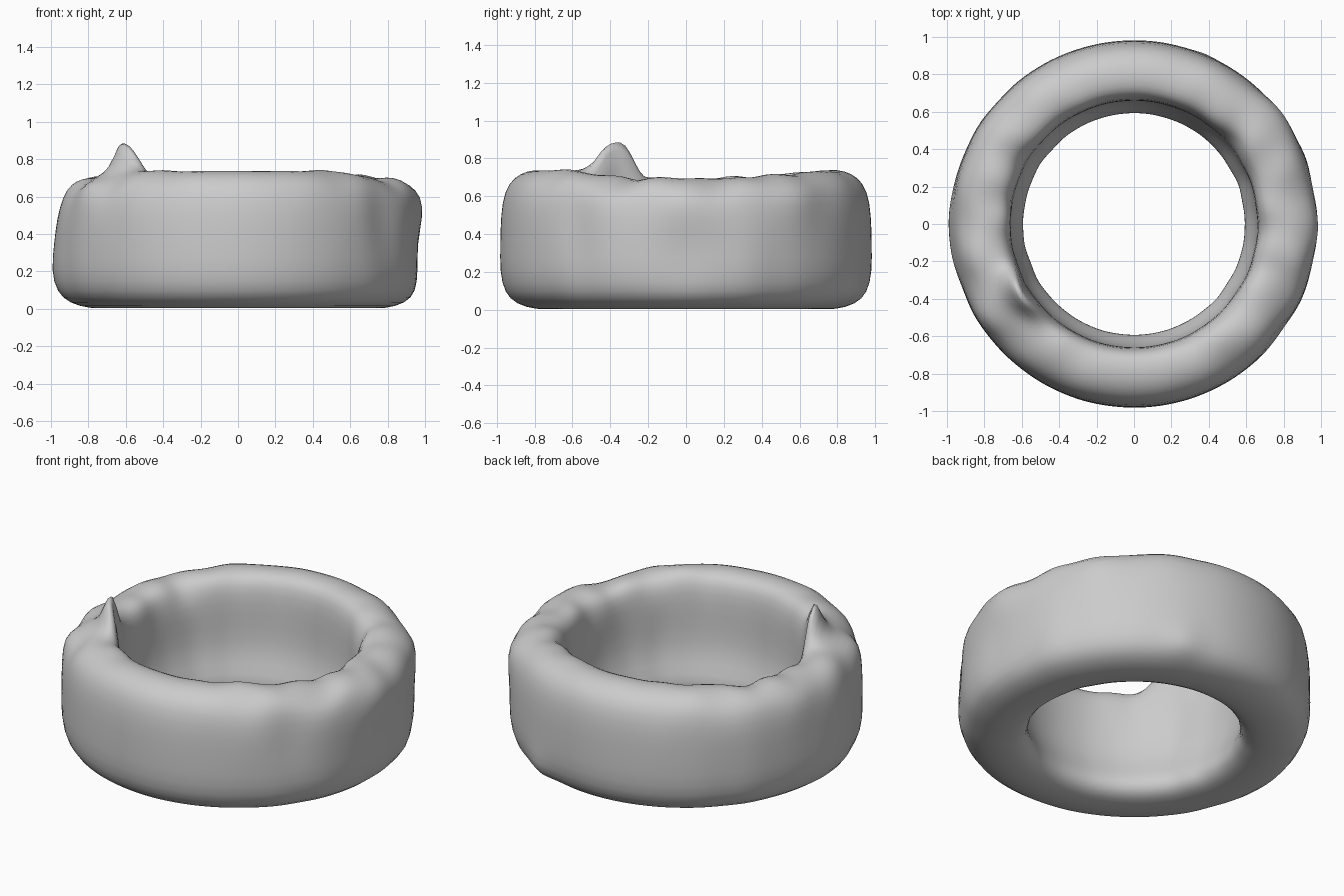
import bpy, bmesh, math

if "Cube" in bpy.data.objects:
    bpy.data.objects.remove(bpy.data.objects["Cube"])

SEGMENTS = 80
# ring cross-section: radius, height (counter-clockwise from the base)
PROFILE = [(0.69, 0.005), (0.79, 0.0), (0.90, 0.03), (0.96, 0.09), (0.985, 0.20),
           (0.982, 0.35), (0.98, 0.50), (0.96, 0.63), (0.91, 0.70), (0.84, 0.735),
           (0.77, 0.74), (0.71, 0.725), (0.675, 0.68), (0.66, 0.58), (0.66, 0.42),
           (0.65, 0.27), (0.60, 0.15), (0.585, 0.08), (0.62, 0.025)]

# dents and bulges: angle, radius, height, angular width, size, push out, push up
DENTS = [(0, 0.98, 0.58, 9, 0.12, 0.025, 0.0),
         (0, 0.98, 0.28, 12, 0.16, -0.03, 0.0),
         (36, 0.97, 0.62, 9, 0.12, 0.035, 0.0),
         (67, 0.95, 0.09, 5, 0.06, 0.04, 0.0),
         (180, 0.98, 0.18, 14, 0.14, 0.015, 0.0),
         (184, 0.97, 0.60, 16, 0.16, -0.02, 0.0),
         (-52, 0.76, 0.74, 8, 0.09, 0.0, 0.02),
         (-12, 0.90, 0.70, 5, 0.08, 0.01, 0.025),
         (-25, 0.88, 0.70, 6, 0.10, 0.0, -0.03),
         (-38, 0.98, 0.50, 6, 0.22, -0.025, 0.0),
         (212, 0.96, 0.62, 5, 0.10, 0.015, 0.03),
         (222, 0.92, 0.70, 5, 0.08, -0.03, -0.015),
         (198, 0.94, 0.66, 5, 0.08, -0.02, 0.015),
         (236, 0.76, 0.74, 7, 0.10, 0.0, 0.015),
         (40, 0.70, 0.70, 9, 0.10, 0.03, -0.01),
         (150, 0.70, 0.70, 10, 0.10, 0.025, -0.01)]


def bell(x, width):
    return math.exp(-(x / width) ** 2)


def angle_gap(a, b):
    return (a - b + 180) % 360 - 180


def ripple(a, r, phase):
    # repeatable uneven waves around the ring
    return (math.sin(11 * a + 9 * r + phase) + math.sin(17 * a - 13 * r + 2 * phase)
            + math.sin(23 * a + 5 * r + 3 * phase)) / 3


def shape(angle, r, z):
    a = math.radians(angle)
    side = abs(math.cos(a))
    top = min(max((z - 0.45) / 0.25, 0), 1)
    # sagging sides and melted wrinkles on the top
    nz = z - 0.045 * top * side ** 3 + 0.016 * top * side * ripple(a, r, 0.7)
    nr = r + 0.012 * top * side * ripple(a, z, 2.1) + 0.005 * side * ripple(a, 0, 4)
    for da, dr, dz, wa, size, out, up in DENTS:
        k = bell(angle_gap(angle, da), wa) * bell(math.hypot(r - dr, z - dz), size)
        nr += out * k
        nz += up * k
    return nr, max(nz, 0)


def torn_fin(angle):
    # height of the torn spike along the inner rim
    d = angle_gap(angle, 207)
    if d < 0:
        return 0.19 * bell(d, 5)
    return 0.19 * bell(max(d - 7, 0), 9)


# ring body swept around z
bm = bmesh.new()
rings = []
for i in range(SEGMENTS):
    angle = 360 * i / SEGMENTS
    a = math.radians(angle)
    ring = []
    for j, (r, z) in enumerate(PROFILE):
        r, z = shape(angle, r, z)
        lift = torn_fin(angle)
        if j in (11, 12):
            z += lift * (1.08 if j == 11 else 1.25)
            r += 0.1 * lift
        elif j in (10, 13):
            z += lift * 0.25
        ring.append(bm.verts.new((r * math.cos(a), r * math.sin(a), z)))
    rings.append(ring)
n = len(PROFILE)
for i in range(SEGMENTS):
    r0, r1 = rings[i], rings[(i + 1) % SEGMENTS]
    for j in range(n):
        k = (j + 1) % n
        bm.faces.new((r0[j], r1[j], r1[k], r0[k]))
bmesh.ops.recalc_face_normals(bm, faces=bm.faces)

mesh = bpy.data.meshes.new("worn_ring")
bm.to_mesh(mesh)
bm.free()
ring_obj = bpy.data.objects.new("worn_ring", mesh)
bpy.context.collection.objects.link(ring_obj)
mesh.shade_smooth()
sub = ring_obj.modifiers.new("smooth", 'SUBSURF')
sub.levels = sub.render_levels = 1
